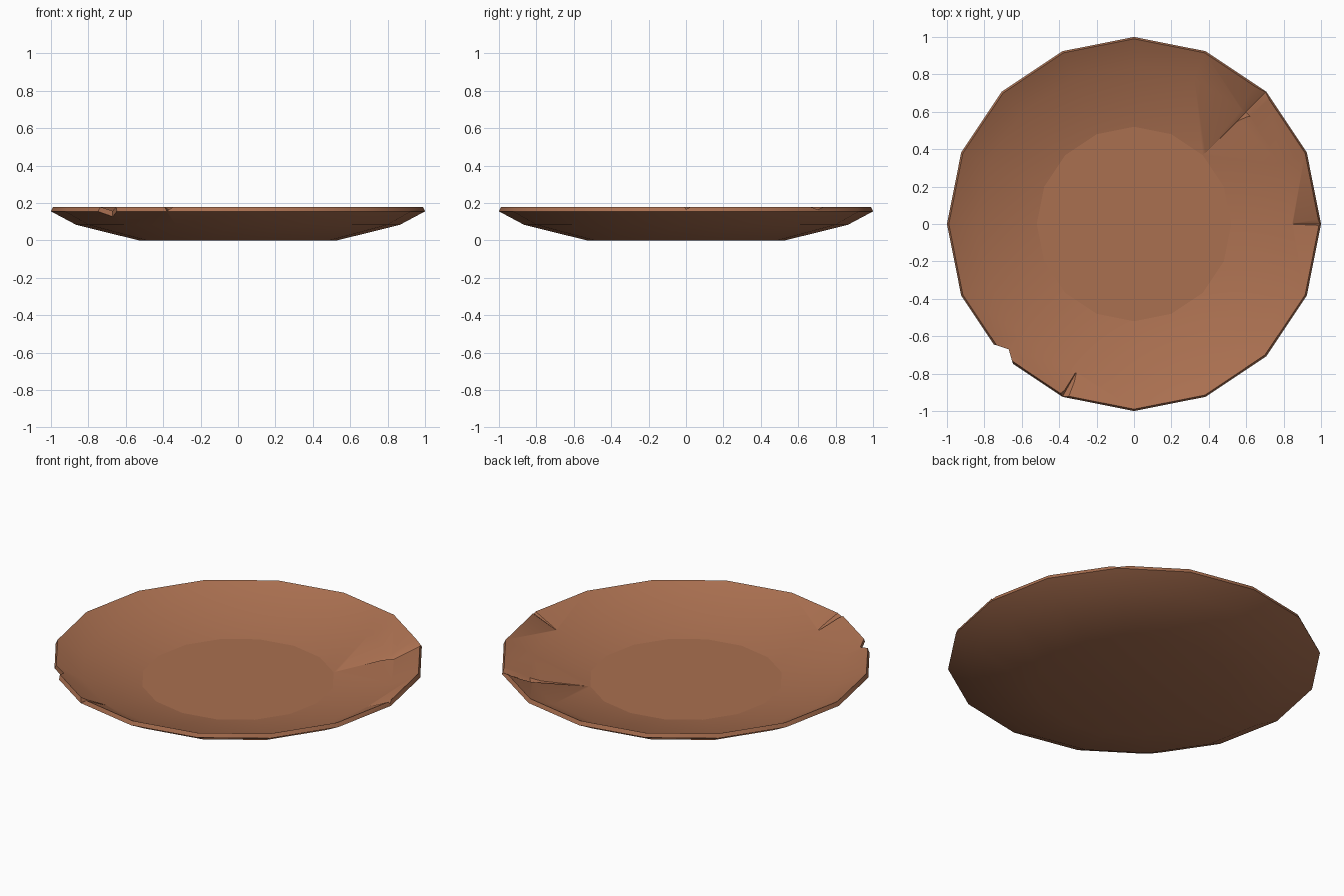
import bpy, bmesh, math
from mathutils import Vector, Matrix

if "Cube" in bpy.data.objects:
    bpy.data.objects.remove(bpy.data.objects["Cube"])

SIDES = 16
FLOOR_R, FLOOR_Z = 0.52, 0.044


def mesh_object(name, verts, faces):
    me = bpy.data.meshes.new(name)
    me.from_pydata(verts, [], faces)
    bm = bmesh.new()
    bm.from_mesh(me)
    bmesh.ops.recalc_face_normals(bm, faces=bm.faces)
    bm.to_mesh(me)
    bm.free()
    ob = bpy.data.objects.new(name, me)
    bpy.context.collection.objects.link(ob)
    return ob


def loft(name, rings):
    """Closed solid from rings with equal point counts, capped at both ends."""
    n = len(rings[0])
    verts = [p for ring in rings for p in ring]
    faces = [(k * n + i, k * n + (i + 1) % n, (k + 1) * n + (i + 1) % n, (k + 1) * n + i)
             for k in range(len(rings) - 1) for i in range(n)]
    faces.append(tuple(range(n))[::-1])
    faces.append(tuple(range(len(verts) - n, len(verts))))
    return mesh_object(name, verts, faces)


# Dish: outside from the base up to the lip, then back down the inside
profile = [(0.53, 0), (0.865, 0.083), (1.0, 0.155), (0.99, 0.178),
           (0.845, 0.108), (FLOOR_R, FLOOR_Z)]
plate = loft("plate", [[(r * math.cos(i * math.tau / SIDES), r * math.sin(i * math.tau / SIDES), z)
                        for i in range(SIDES)] for r, z in profile])


def crack(name, degrees, stations, skew=0.0):
    """V-shaped groove cutter; stations are (radius, keel height, half width), 0.05 tall."""
    rot = Matrix.Rotation(math.radians(degrees), 3, 'Z')
    rings = [[rot @ Vector((r, skew * (1 - r), z)),
              rot @ Vector((r, skew * (1 - r) + w, z + 0.06)),
              rot @ Vector((r, skew * (1 - r) - w, z + 0.06))] for r, z, w in stations]
    return loft(name, rings)


# Cracks and the broken chip in the lip
cutters = [
    crack("long_crack_cutter", 45, [(0.54, 0.047, 0.02), (0.845, 0.094, 0.11), (1.03, 0.180, 0.16)]),
    crack("small_crack_cutter", 0, [(0.85, 0.108, 0.03), (1.03, 0.180, 0.09)]),
    crack("front_crack_cutter", -112.5, [(0.855, 0.106, 0.02), (1.03, 0.165, 0.06)], skew=0.12),
    loft("chip_cutter", [[(-0.745, -0.645, z), (-0.67, -0.67, z), (-0.648, -0.745, z), (-0.9, -0.9, z)]
                         for z in (0.1, 0.3)]),
]
for c in cutters:
    c.hide_render = True
    mod = plate.modifiers.new(c.name, 'BOOLEAN')
    mod.operation = 'DIFFERENCE'
    mod.solver = 'EXACT'
    mod.object = c

bpy.context.view_layer.objects.active = plate
for o in bpy.context.selected_objects:
    o.select_set(False)
plate.select_set(True)
for c in cutters:
    bpy.ops.object.modifier_apply(modifier=c.name)
    bpy.data.objects.remove(c)

# Smooth walls, crisp floor outline
for e in plate.data.edges:
    pts = [plate.data.vertices[v].co for v in e.vertices]
    e.use_edge_sharp = all(abs(p.z - FLOOR_Z) < 1e-3 and p.xy.length < FLOOR_R + 0.01 for p in pts)
bpy.ops.object.shade_smooth_by_angle(angle=math.radians(30), keep_sharp_edges=True)

# Fired clay colour
clay = bpy.data.materials.new("clay")
clay.diffuse_color = (0.40, 0.16, 0.08, 1)
clay.use_nodes = True
clay.node_tree.nodes["Principled BSDF"].inputs["Base Color"].default_value = clay.diffuse_color
plate.data.materials.clear()
plate.data.materials.append(clay)
